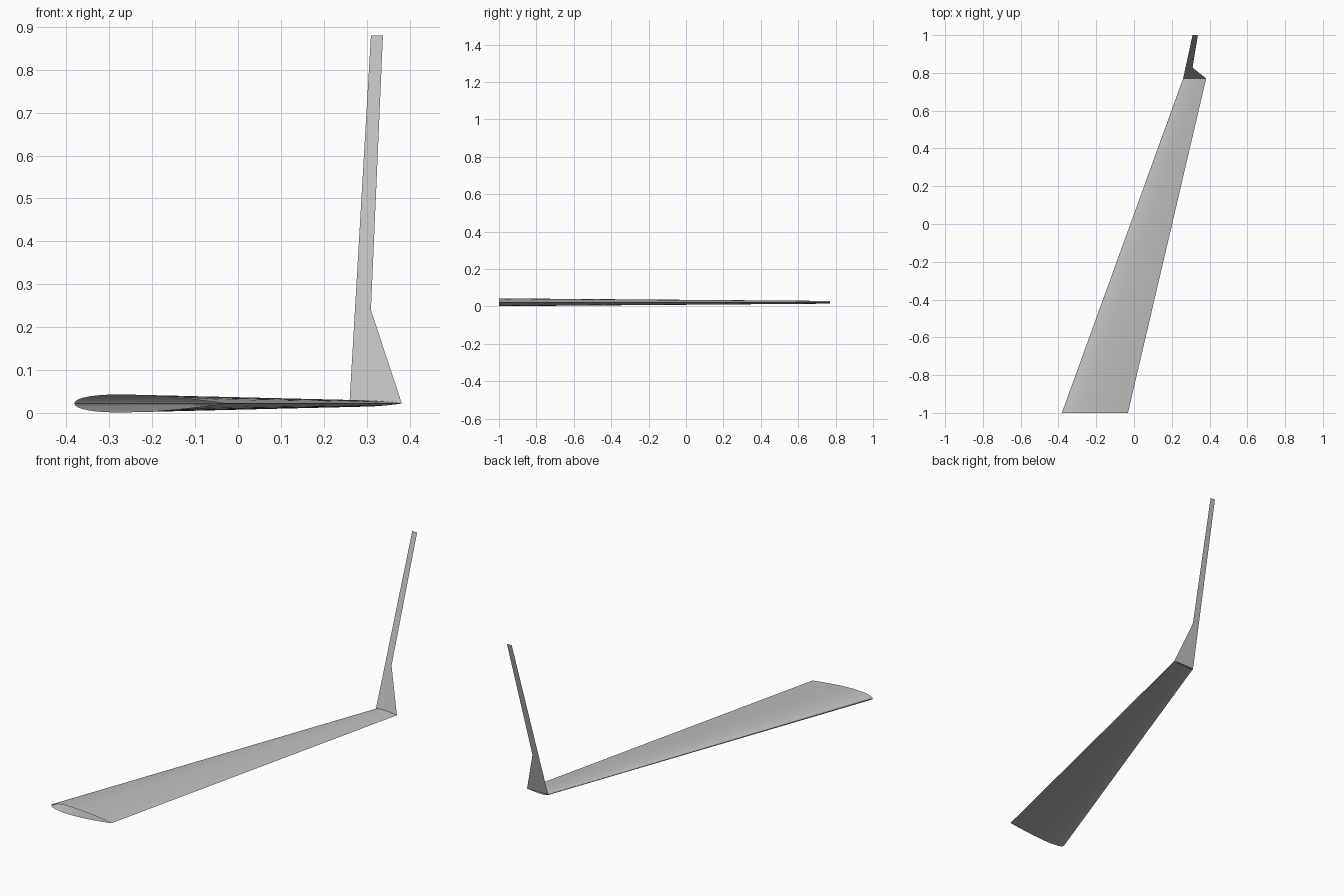
import bpy
import bmesh
import math

cube = bpy.data.objects.get("Cube")
if cube:
    bpy.data.objects.remove(cube, do_unlink=True)

grey = bpy.data.materials.new("light grey")
grey.use_nodes = True
COLOUR = (0.53, 0.53, 0.53, 1)
grey.diffuse_color = COLOUR
grey.node_tree.nodes["Principled BSDF"].inputs["Base Color"].default_value = COLOUR

MID_Z = 0.022
STEPS = 20


def add_object(name, bm):
    mesh = bpy.data.meshes.new(name)
    bm.to_mesh(mesh)
    bm.free()
    mesh.materials.append(grey)
    obj = bpy.data.objects.new(name, mesh)
    bpy.context.collection.objects.link(obj)
    return obj


def half_thickness(t):
    """Symmetric aerofoil, as a fraction of the chord."""
    return 0.6 * (0.2969 * math.sqrt(t) - 0.126 * t - 0.3516 * t**2
                  + 0.2843 * t**3 - 0.1015 * t**4)


def section(bm, y, lead, trail):
    """Closed aerofoil loop: over the top, then back underneath."""
    chord = trail - lead
    loop = []
    for i in range(2 * STEPS):
        a = math.pi * i / STEPS
        t = (1 + math.cos(a)) / 2
        side = 1 if i <= STEPS else -1
        h = 0 if i == 0 else half_thickness(t)
        loop.append(bm.verts.new((lead + chord * t, y, MID_Z + side * chord * h)))
    return loop


# Swept, tapered wing: an open skin lofted between root and tip
bm = bmesh.new()
root = section(bm, -1.0, -0.382, -0.032)
tip = section(bm, 0.77, 0.26, 0.382)
count = len(root)
for i in range(count):
    j = (i + 1) % count
    bm.faces.new((root[i], root[j], tip[j], tip[i]))
bmesh.ops.recalc_face_normals(bm, faces=bm.faces)
wing = add_object("wing", bm)
bpy.context.view_layer.objects.active = wing
wing.select_set(True)
bpy.ops.object.shade_smooth_by_angle(angle=math.radians(30))

# Thin winglet: a flat sheet leaning outwards from the tip
bm = bmesh.new()
TOP_Z = 0.88
outline = [(0.26, MID_Z), (0.382, MID_Z), (0.31, 0.24), (0.338, TOP_Z), (0.31, TOP_Z)]
verts = [bm.verts.new((x, 0.77 + 0.23 * (z - MID_Z) / (TOP_Z - MID_Z), z))
         for x, z in outline]
bm.faces.new(verts)
add_object("winglet", bm)
